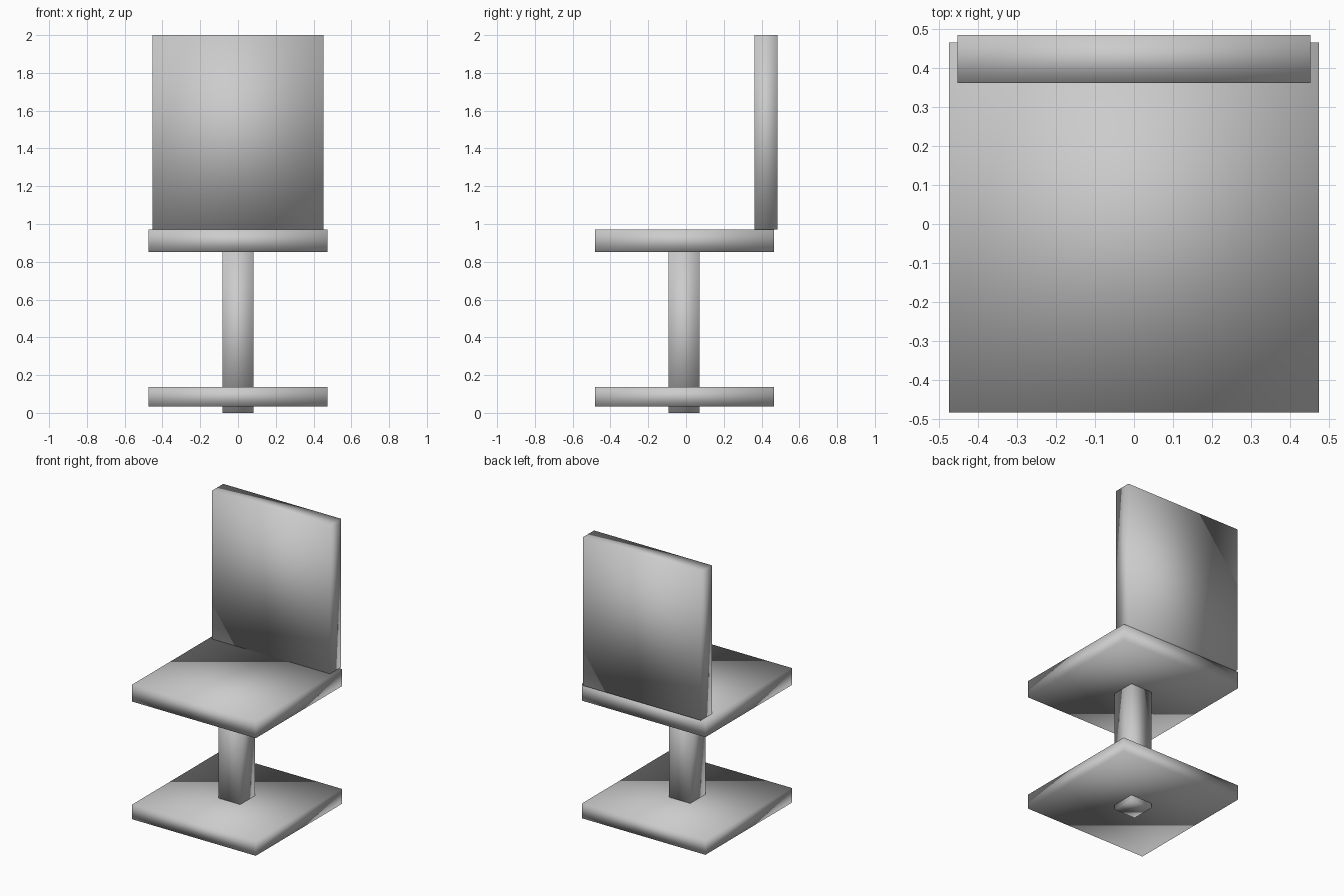
import bpy
import bmesh
from mathutils import Vector

old = bpy.data.objects.get("Cube")
if old:
    bpy.data.objects.remove(old, do_unlink=True)

# Single plain grey for every part
GREY = (0.6, 0.6, 0.6, 1.0)
grey = bpy.data.materials.new("plain_grey")
grey.use_nodes = True
grey.diffuse_color = GREY
grey.node_tree.nodes["Principled BSDF"].inputs["Base Color"].default_value = GREY


def box(name, low, high):
    """Smooth-shaded box spanning two opposite corners."""
    low, high = Vector(low), Vector(high)
    bm = bmesh.new()
    bmesh.ops.create_cube(bm, size=1)
    bmesh.ops.scale(bm, vec=high - low, verts=bm.verts)
    for face in bm.faces:
        face.smooth = True
    mesh = bpy.data.meshes.new(name)
    bm.to_mesh(mesh)
    bm.free()
    mesh.materials.append(grey)
    obj = bpy.data.objects.new(name, mesh)
    obj.location = (low + high) / 2
    bpy.context.collection.objects.link(obj)
    return obj


# Square foot plate, with the post poking out slightly below it
box("base_plate", (-0.475, -0.483, 0.035), (0.475, 0.465, 0.137))
box("post", (-0.083, -0.093, 0), (0.082, 0.072, 0.86))

# Seat slab and upright backrest at the rear
box("seat", (-0.475, -0.483, 0.852), (0.475, 0.465, 0.97))
box("backrest", (-0.453, 0.362, 0.97), (0.453, 0.485, 2.0))
